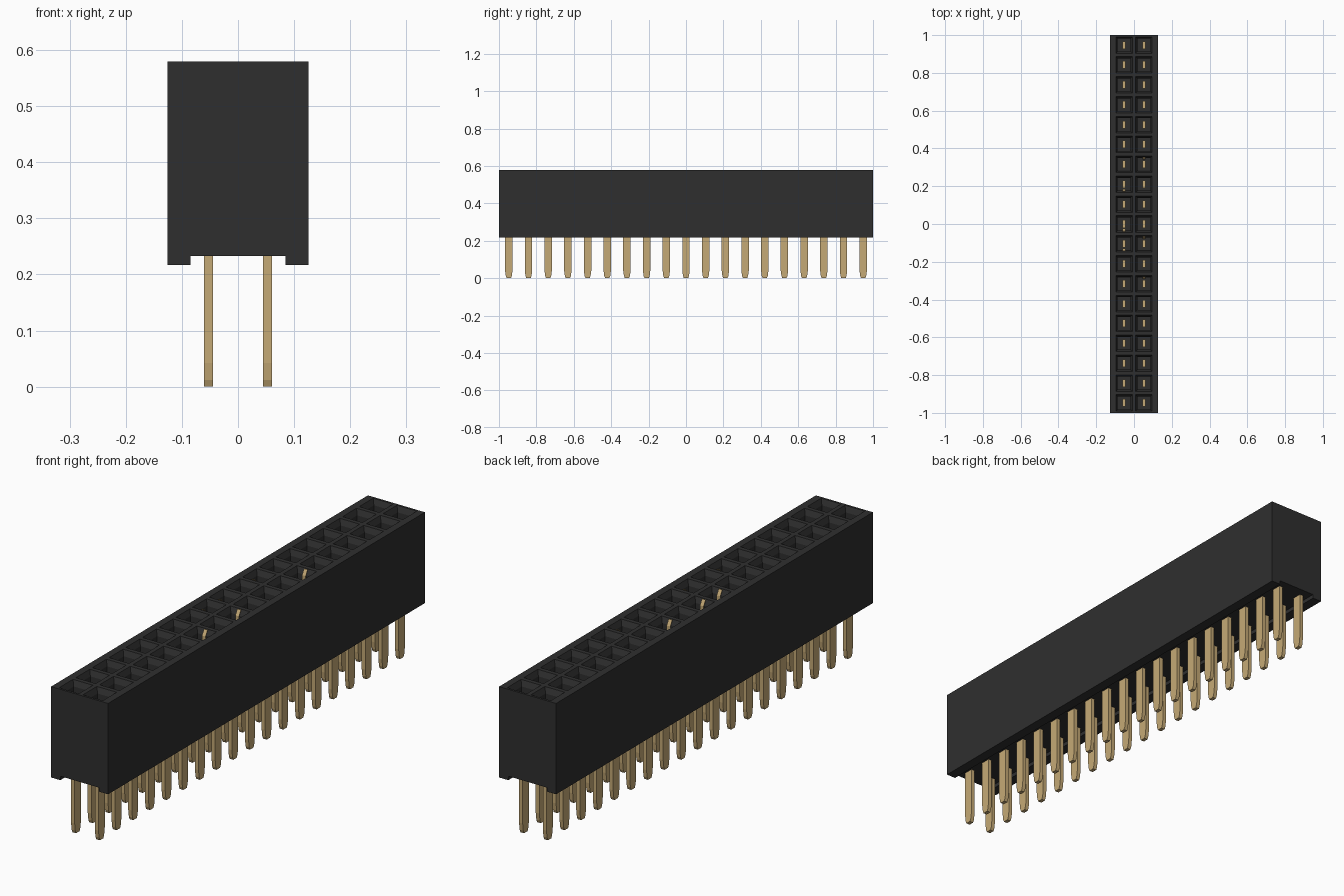
import bpy
import bmesh
from mathutils import Vector

if "Cube" in bpy.data.objects:
    bpy.data.objects.remove(bpy.data.objects["Cube"])

COUNT = 19
PITCH = 2 / COUNT
ROW = PITCH / 2
TOP = 0.58


def material(name, color):
    m = bpy.data.materials.new(name)
    m.use_nodes = True
    m.diffuse_color = (*color, 1)
    bsdf = next(n for n in m.node_tree.nodes if n.type == "BSDF_PRINCIPLED")
    bsdf.inputs["Base Color"].default_value = (*color, 1)
    return m


def add_object(name, bm, mat):
    bmesh.ops.recalc_face_normals(bm, faces=bm.faces[:])
    mesh = bpy.data.meshes.new(name)
    bm.to_mesh(mesh)
    bm.free()
    mesh.materials.append(mat)
    obj = bpy.data.objects.new(name, mesh)
    bpy.context.collection.objects.link(obj)
    return obj


def prism(bm, points, depth):
    """Extrude a closed loop of points along the depth vector."""
    face = bm.faces.new([bm.verts.new(p) for p in points])
    new = bmesh.ops.extrude_face_region(bm, geom=[face])["geom"]
    verts = [g for g in new if isinstance(g, bmesh.types.BMVert)]
    bmesh.ops.translate(bm, verts=verts, vec=depth)
    bmesh.ops.recalc_face_normals(bm, faces=bm.faces[:])


black = material("black plastic", (0.028, 0.028, 0.028))
gold = material("gold metal", (0.56, 0.40, 0.18))

# Housing: block with a channel along its underside
bm = bmesh.new()
half = [(0.126, TOP), (0.126, 0.217), (0.085, 0.217), (0.085, 0.233)]
outline = half + [(-x, z) for x, z in reversed(half)]
prism(bm, [(x, -1, z) for x, z in outline], Vector((0, 2, 0)))


def top_faces():
    bm.normal_update()
    return [f for f in bm.faces if f.normal.z > 0.9 and f.calc_center_median().z > TOP - 0.01]


# Divide the top into one cell per socket
cuts = [((x, 0, 0), (1, 0, 0)) for x in (-PITCH, 0, PITCH)]
cuts += [((0, -1 + i * PITCH, 0), (0, 1, 0)) for i in range(1, COUNT)]
for co, no in cuts:
    faces = top_faces()
    edges = {e for f in faces for e in f.edges}
    verts = {v for f in faces for v in f.verts}
    bmesh.ops.bisect_plane(bm, geom=faces + list(edges) + list(verts),
                           plane_co=co, plane_no=no)

# Sink each cell: rim, tapered lead-in, straight hole
cells = [f for f in top_faces() if abs(f.calc_center_median().x) < PITCH]
for thickness, depth in ((0.0125, 0), (0.014, -0.022), (0.0005, -0.2)):
    bmesh.ops.inset_individual(bm, faces=cells, thickness=thickness, depth=depth)
add_object("housing", bm, black)

# Pins: flat blades with tapered tips
blade = [(0.011, 0), (0.016, 0.012), (0.02, 0.042), (0.02, 0.54)]
blade += [(-y, z) for y, z in reversed(blade)]
bm = bmesh.new()
for side in (-1, 1):
    for i in range(COUNT):
        y0 = (i - COUNT // 2) * PITCH
        x0 = side * ROW - 0.008
        prism(bm, [(x0, y0 + y, z) for y, z in blade], Vector((0.016, 0, 0)))
add_object("pins", bm, gold)

# Contact strips lying on the lead-in walls of a few sockets
bm = bmesh.new()
for side, slots in ((1, (3, -1, -3)), (-1, (2, 0, -1))):
    for slot in slots:
        y0 = slot * PITCH
        strip = [(0.039, TOP), (0.026, TOP - 0.022), (0.026, TOP - 0.05),
                 (0.025, TOP - 0.05), (0.025, TOP - 0.021), (0.037, TOP)]
        prism(bm, [(side * ROW - 0.008, y0 + side * y, z) for y, z in strip],
              Vector((0.016, 0, 0)))
add_object("contact_strips", bm, gold)
